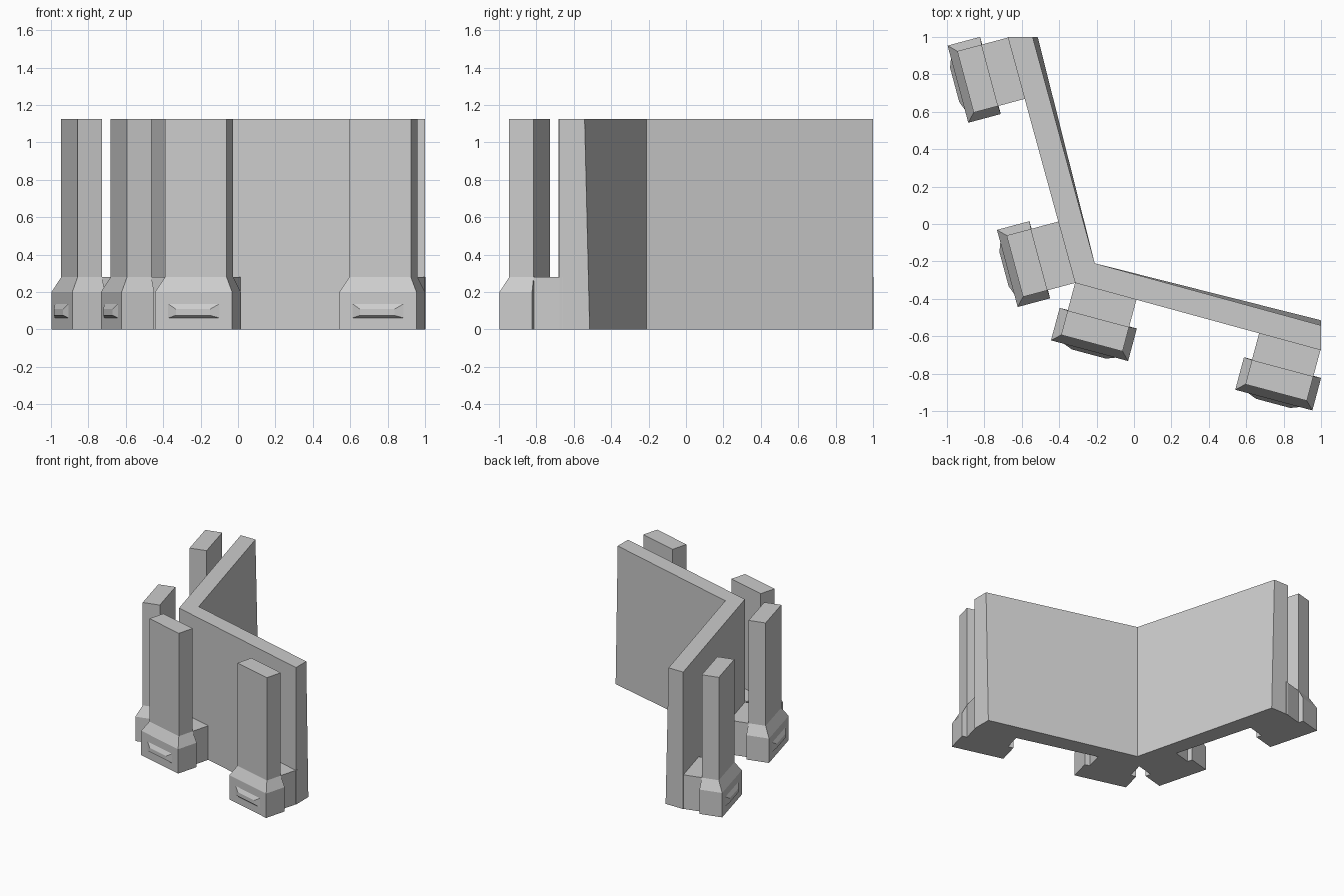
import bpy, bmesh, math

if "Cube" in bpy.data.objects:
    bpy.data.objects.remove(bpy.data.objects["Cube"])

CORNER = -0.315            # outer corner of the wall, on the line y = x
C, S = math.cos(math.radians(15)), math.sin(math.radians(15))
TOP = 1.125


def place(s, t, z, swap):
    """s runs along the wall, t outwards from it; swap mirrors across y = x."""
    x, y = CORNER + s * C - t * S, CORNER - s * S - t * C
    return (y, x, z) if swap else (x, y, z)


def loft(name, rings):
    """Closed solid through a list of equal-length point rings."""
    bm = bmesh.new()
    loops = [[bm.verts.new(p) for p in ring] for ring in rings]
    n = len(loops[0])
    for a, b in zip(loops, loops[1:]):
        for i in range(n):
            j = (i + 1) % n
            bm.faces.new((a[i], a[j], b[j], b[i]))
    bm.faces.new(loops[0])
    bm.faces.new(loops[-1])
    bmesh.ops.recalc_face_normals(bm, faces=bm.faces)
    me = bpy.data.meshes.new(name)
    bm.to_mesh(me)
    bm.free()
    ob = bpy.data.objects.new(name, me)
    bpy.context.collection.objects.link(ob)
    return ob


def flat_ring(s0, s1, t0, t1, z, swap):
    return [place(s, t, z, swap) for s, t in ((s0, t0), (s1, t0), (s1, t1), (s0, t1))]


def upright_ring(s0, s1, z0, z1, t, swap):
    return [place(s, t, z, swap) for s, z in ((s0, z0), (s1, z0), (s1, z1), (s0, z1))]


# Bent wall, inner faces leaning slightly towards the free ends
def wall_ring(z, inner):
    return [(-0.21, -0.21, z), (1.0, inner, z), (1.0, -0.675, z),
            (CORNER, CORNER, z), (-0.675, 1.0, z), (inner, 1.0, z)]


loft("wall", [wall_ring(0, -0.515), wall_ring(TOP, -0.542)])

# Four buttresses: two on each arm of the wall
for swap in (False, True):
    side = "left" if swap else "right"
    for s, spot in ((0.0, "inner"), (1.02, "outer")):
        tag = f"{side}_{spot}"
        # column on a flared foot
        loft(f"buttress_{tag}", [
            flat_ring(s - 0.045, s + 0.382, 0.15, 0.33, 0, swap),
            flat_ring(s - 0.045, s + 0.382, 0.15, 0.33, 0.2, swap),
            flat_ring(s, s + 0.34, 0.153, 0.288, 0.28, swap),
            flat_ring(s, s + 0.34, 0.153, 0.288, TOP, swap)])
        # low link between foot and wall
        loft(f"link_{tag}", [flat_ring(s, s + 0.34, -0.01, 0.16, z, swap) for z in (0, 0.28)])
        # raised bevelled panel on the foot
        loft(f"foot_panel_{tag}", [
            upright_ring(s + 0.015, s + 0.325, 0.057, 0.145, 0.325, swap),
            upright_ring(s + 0.075, s + 0.265, 0.075, 0.108, 0.348, swap)])
